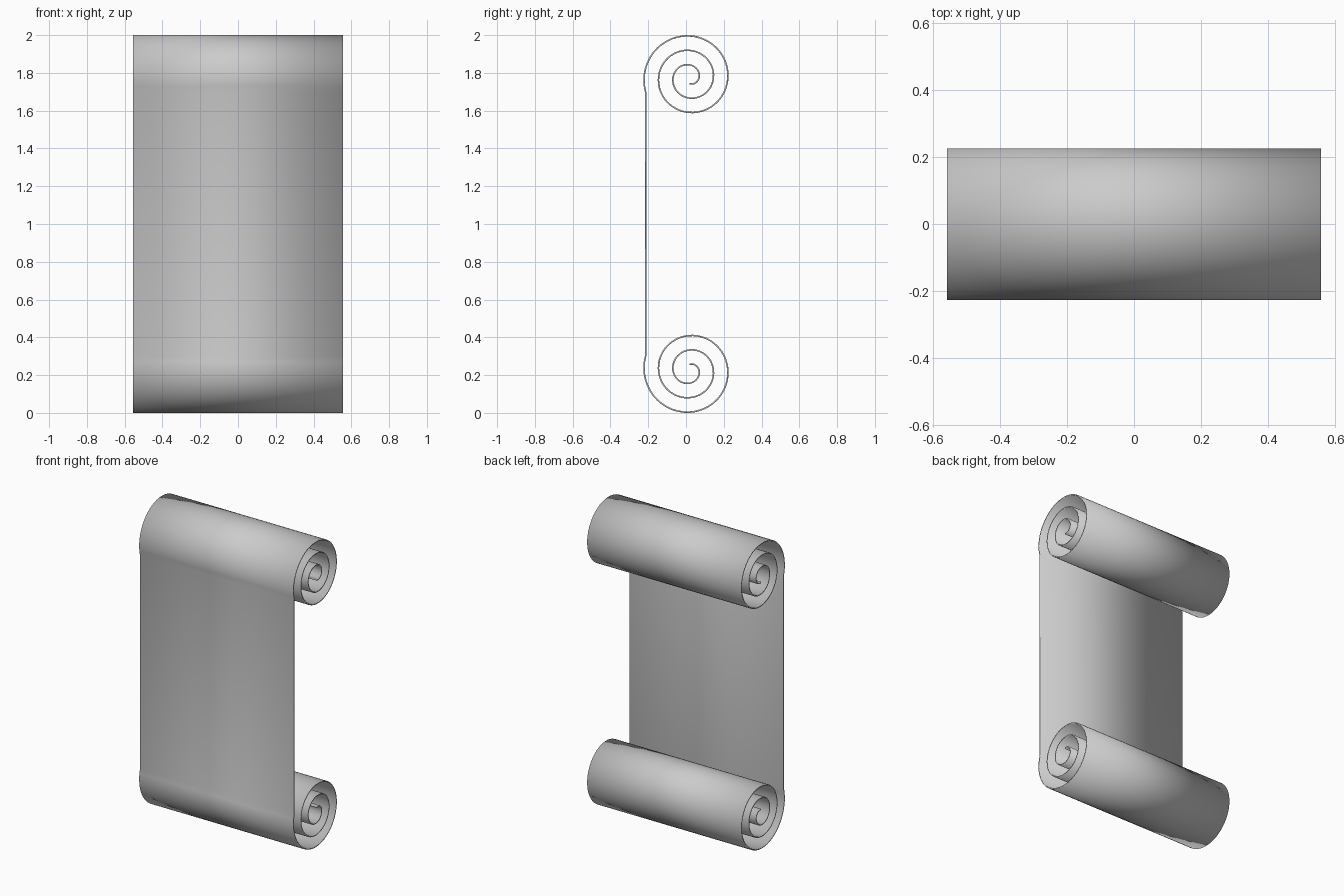
import bpy
import bmesh
from math import cos, sin, tau

if "Cube" in bpy.data.objects:
    bpy.data.objects.remove(bpy.data.objects["Cube"])

HALF_W = 0.557      # half width along x
THICK = 0.008       # paper thickness
CY, CZ = 0.019, 1.774   # centre of the upper roll
R0, PITCH = 0.241, 0.0765
T_START, T_END, STEPS = -0.05, 2.75, 132


def roll_point(i):
    """Point on the upper roll, from the flat sheet inwards."""
    t = T_START + (T_END - T_START) * i / STEPS
    r = R0 - PITCH * t
    return CY - r * cos(tau * t), CZ + r * sin(tau * t)


# Side profile: lower roll (mirrored about z = 1), flat sheet, upper roll
upper = [roll_point(i) for i in range(STEPS + 1)]
lower = [(y, 2 - z) for y, z in reversed(upper)]
profile = lower + upper

# Sweep the profile across the width
bm = bmesh.new()
left = [bm.verts.new((-HALF_W, y, z)) for y, z in profile]
right = [bm.verts.new((HALF_W, y, z)) for y, z in profile]
for i in range(len(profile) - 1):
    bm.faces.new((left[i], right[i], right[i + 1], left[i + 1])).smooth = True

mesh = bpy.data.meshes.new("scroll_sheet")
bm.to_mesh(mesh)
bm.free()
scroll = bpy.data.objects.new("scroll_sheet", mesh)
bpy.context.collection.objects.link(scroll)

# Paper thickness
solid = scroll.modifiers.new("paper_thickness", 'SOLIDIFY')
solid.thickness = THICK
solid.offset = 0
